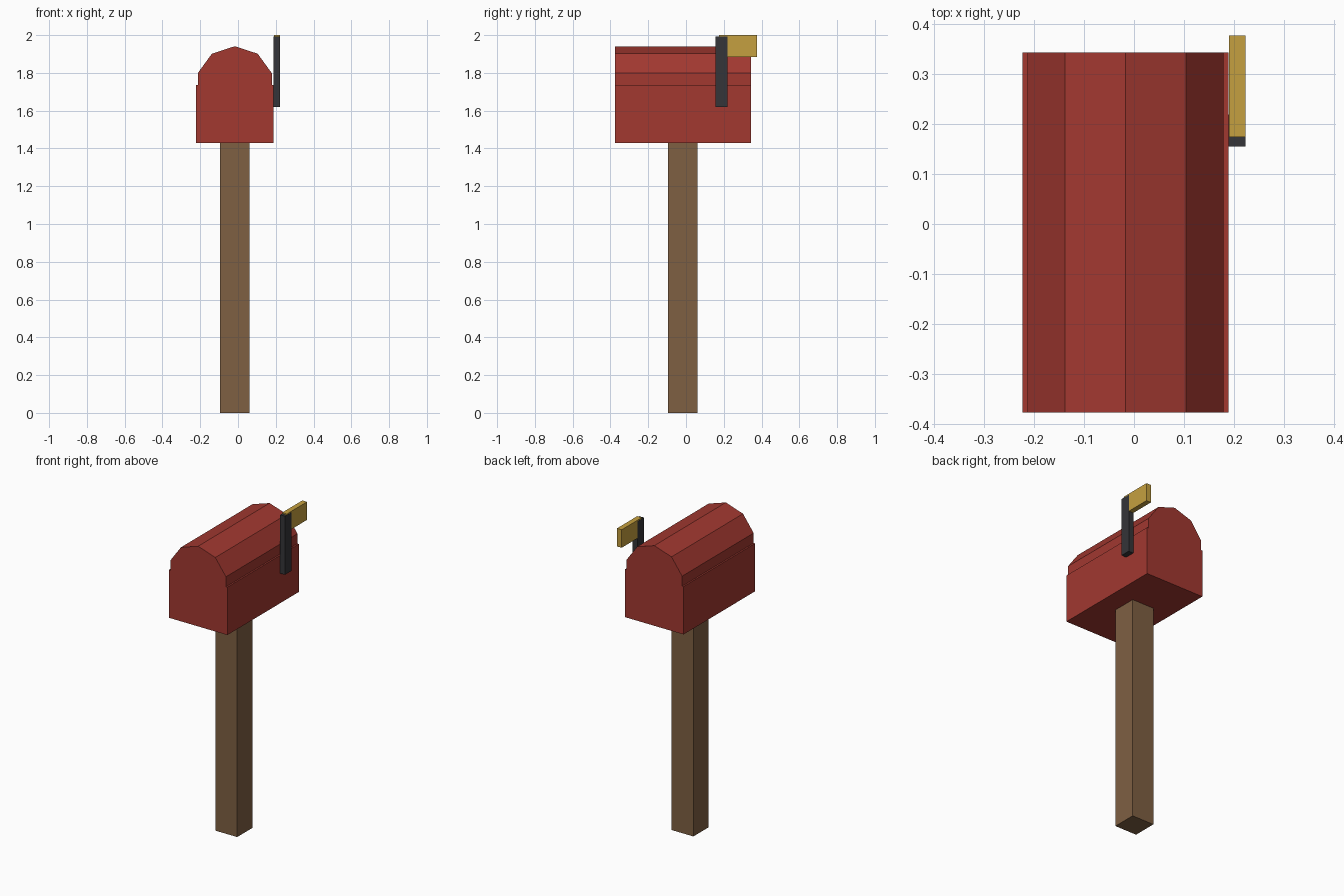
import bpy, bmesh
from math import sin, cos, radians

if "Cube" in bpy.data.objects:
    bpy.data.objects.remove(bpy.data.objects["Cube"])


def material(name, color):
    m = bpy.data.materials.new(name)
    m.diffuse_color = (*color, 1)
    m.use_nodes = True
    m.node_tree.nodes["Principled BSDF"].inputs["Base Color"].default_value = m.diffuse_color
    return m


def finish(name, bm, mat):
    bmesh.ops.recalc_face_normals(bm, faces=bm.faces)
    me = bpy.data.meshes.new(name)
    bm.to_mesh(me)
    bm.free()
    me.materials.append(mat)
    ob = bpy.data.objects.new(name, me)
    bpy.context.collection.objects.link(ob)
    return ob


def box(name, lo, hi, mat):
    bm = bmesh.new()
    bmesh.ops.create_cube(bm, size=1)
    for v in bm.verts:
        v.co = [(a + b) / 2 + c * (b - a) for a, b, c in zip(lo, hi, v.co)]
    return finish(name, bm, mat)


def prism(name, profile, y0, y1, mat):
    bm = bmesh.new()
    face = bm.faces.new([bm.verts.new((x, y0, z)) for x, z in profile])
    ext = bmesh.ops.extrude_face_region(bm, geom=[face], use_keep_orig=True)
    for v in ext["geom"]:
        if isinstance(v, bmesh.types.BMVert):
            v.co.y = y1
    return finish(name, bm, mat)


red = material("red_paint", (0.36, 0.04, 0.03))
wood = material("wood", (0.21, 0.115, 0.055))
dark = material("dark_metal", (0.035, 0.035, 0.04))
yellow = material("yellow_paint", (0.56, 0.35, 0.05))

CX, CY = -0.017, -0.017     # axis of post and box
R, SPRING = 0.206, 1.735    # half width, and height where the roof begins

# Post
box("post", (CX - .077, CY - .077, 0), (CX + .077, CY + .077, 1.43), wood)

# Mailbox: square lower body, small ledge, faceted ten-sided barrel roof
right = [(R, 1.43), (R, SPRING), (R * sin(radians(72)), SPRING)]
right += [(R * sin(radians(a)), SPRING + R * cos(radians(a))) for a in (72, 36)]
left = [(-x, z) for x, z in reversed(right)]
profile = [(CX + x, z) for x, z in right + [(0, SPRING + R)] + left]
prism("mailbox_body", profile, CY - .36, CY + .36, red)

# Signal flag on the right side
box("flag_arm", (.189, .155, 1.62), (.223, .219, 1.993), dark)
box("flag", (.1895, .174, 1.885), (.2225, .377, 2.0), yellow)
